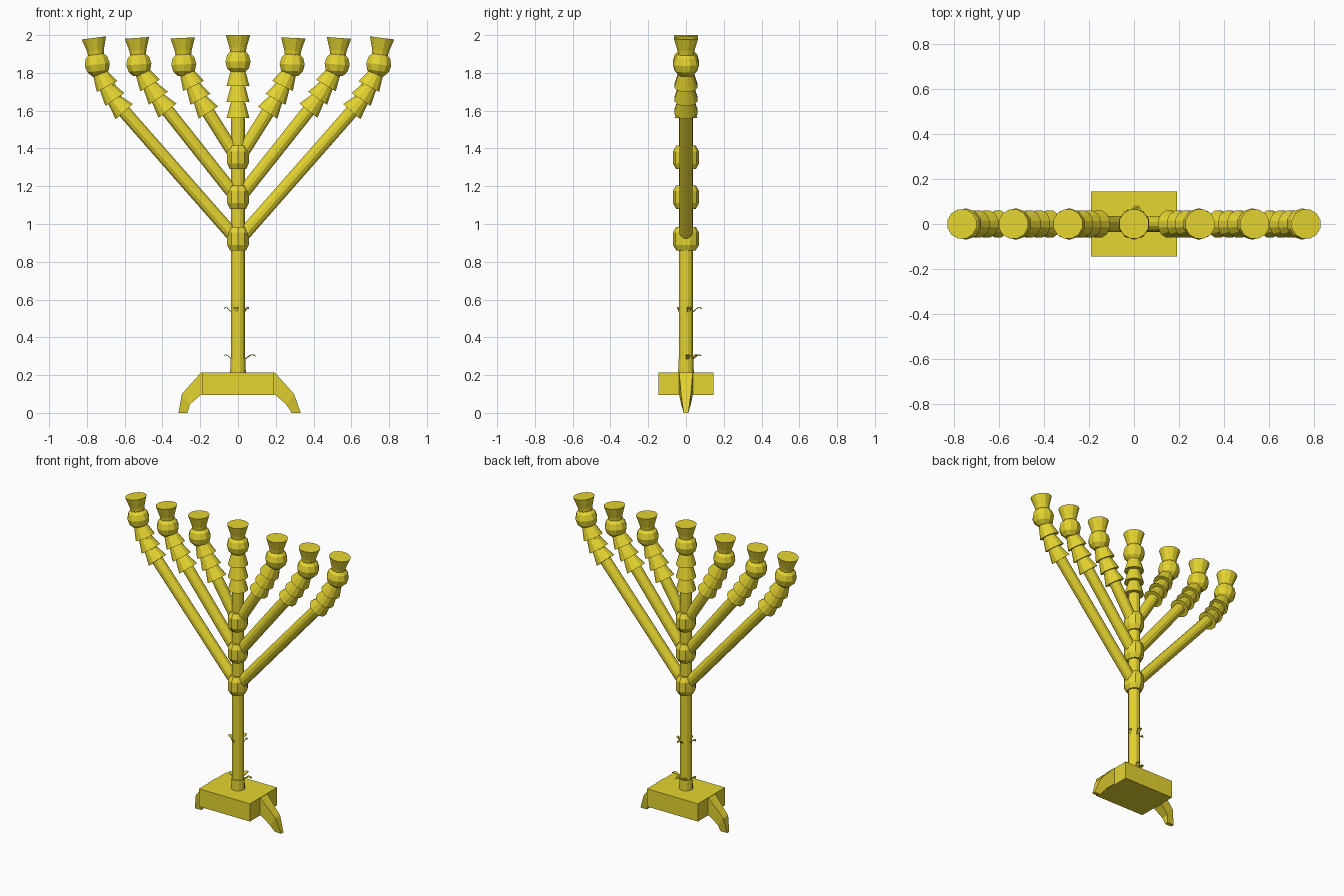
import bpy, bmesh, math
from mathutils import Vector

if "Cube" in bpy.data.objects:
    bpy.data.objects.remove(bpy.data.objects["Cube"])

gold = bpy.data.materials.new("gold")
gold.diffuse_color = (0.78, 0.66, 0.03, 1)
gold.use_nodes = True
gold.node_tree.nodes["Principled BSDF"].inputs["Base Color"].default_value = gold.diffuse_color


def finish(name, bm):
    bmesh.ops.recalc_face_normals(bm, faces=bm.faces)
    me = bpy.data.meshes.new(name)
    bm.to_mesh(me)
    bm.free()
    me.materials.append(gold)
    ob = bpy.data.objects.new(name, me)
    bpy.context.collection.objects.link(ob)
    return ob


def lathe(name, profile, origin, axis=(0, 0, 1), sides=12, wide=1.0):
    """Revolve (radius, distance) points round an axis, with flat end caps."""
    bm = bmesh.new()
    origin, axis = Vector(origin), Vector(axis).normalized()
    v = Vector((0, 1, 0))
    u = v.cross(axis)
    rings = []
    for r, d in profile:
        ring = []
        for i in range(sides):
            a = 2 * math.pi * (i + 0.5) / sides
            p = origin + axis * d + u * (r * math.cos(a)) + v * (r * wide * math.sin(a))
            ring.append(bm.verts.new(p))
        rings.append(ring)
    for a, b in zip(rings, rings[1:]):
        for i in range(sides):
            j = (i + 1) % sides
            bm.faces.new((a[i], a[j], b[j], b[i]))
    bm.faces.new(rings[0])
    bm.faces.new(rings[-1])
    return finish(name, bm)


def rod(name, a, b, r):
    a, b = Vector(a), Vector(b)
    return lathe(name, [(r, 0), (r, (b - a).length)], a, b - a)


BALL = [(0.07 * math.sin(math.pi * k / 6), -0.07 * math.cos(math.pi * k / 6))
        for k in range(1, 6)]
CUP = [(0.063, 0), (0.036, 0.095)]
HOLDER = [(0.042, 0), (0.047, 0.03), (0.067, 0.095)]


def ornament(name, start, ctrl, ball, top):
    """Three stacked cups following a slight bend, a ball and a flared holder."""
    p0, p1, p2 = Vector(start), Vector(ctrl), Vector(ball)
    for k, t in enumerate((0.0, 0.29, 0.57)):
        p = p0 * (1 - t) ** 2 + p1 * 2 * t * (1 - t) + p2 * t * t
        d = (p1 - p0) * (1 - t) + (p2 - p1) * t
        lathe(f"{name}_cup_{k + 1}", CUP, p, d)
    end = Vector(top) - p2
    lathe(name + "_ball", BALL, p2, end, sides=10)
    end.normalize()
    lathe(name + "_holder", HOLDER, Vector(top) - end * 0.095, end)


# base block
bm = bmesh.new()
bmesh.ops.create_cube(bm, size=1)
for v in bm.verts:
    v.co = (v.co.x * 0.38, v.co.y * 0.29, 0.155 + v.co.z * 0.12)
finish("base_block", bm)

# tapered bent feet: outer and inner edge pairs with half width
for side, tip in ((-1, 0.0), (1, 0.017)):
    bm = bmesh.new()
    rings = []
    for xo, zo, xi, zi, h in ((0.17, 0.214, 0.17, 0.097, 0.037),
                              (0.195, 0.214, 0.195, 0.097, 0.036),
                              (0.297, 0.10, 0.255, 0.045, 0.026),
                              (0.315 + tip, 0, 0.267 + tip, 0, 0.012)):
        rings.append([bm.verts.new((side * x, y, z)) for x, y, z in
                      ((xo, -h, zo), (xo, h, zo), (xi, h, zi), (xi, -h, zi))])
    for a, b in zip(rings, rings[1:]):
        for i in range(4):
            j = (i + 1) % 4
            bm.faces.new((a[i], a[j], b[j], b[i]))
    bm.faces.new(rings[0])
    bm.faces.new(rings[-1])
    finish("foot_left" if side < 0 else "foot_right", bm)

# central stem with collar
rod("stem", (0, 0, 0.2), (0, 0, 1.85), 0.037)
lathe("stem_collar", [(0.043, 0.21), (0.041, 0.285)], (0, 0, 0))
ornament("centre", (0, 0, 1.56), (0, 0, 1.71), (0, 0, 1.86), (0, 0, 2.0))

# branches and the knobs they grow from
KNOB = [(0.045, -0.06), (0.06, -0.03), (0.06, 0.035), (0.045, 0.065)]
for n, (z, sx, sz, bx, tx) in enumerate(((0.92, 0.602, 1.595, 0.745, 0.763),
                                         (1.14, 0.373, 1.60, 0.525, 0.535),
                                         (1.35, 0.157, 1.59, 0.287, 0.293))):
    lathe(f"knob_{n + 1}", KNOB, (0, 0, z), sides=10, wide=1.15)
    for side, tag in ((-1, "left"), (1, "right")):
        name = f"branch_{n + 1}_{tag}"
        root = Vector((0, 0, z - 0.01))
        start = Vector((side * sx, 0, sz))
        ball = Vector((side * bx, 0, 1.845))
        ctrl = start + (start - root).normalized() * 0.14
        rod(name, root, start + (start - root).normalized() * 0.05, 0.036)
        rod(name + "_tip", ctrl - (ctrl - start) * 0.8, ball, 0.034)
        ornament(name, start, ctrl, ball, (side * tx, 0, 1.985))

# small curled leaves round the lower stem
for level, (z, leaves) in enumerate(((0.285, ((10, 0.095), (75, 0.085), (115, 0.07), (180, 0.075))),
                                     (0.535, ((20, 0.062), (85, 0.085), (180, 0.075), (255, 0.05))))):
    for n, (deg, reach) in enumerate(leaves):
        a = math.radians(deg)
        out, across = Vector((math.cos(a), math.sin(a), 0)), Vector((-math.sin(a), math.cos(a), 0))
        bm = bmesh.new()
        rows = []
        for t, w, h in ((0, 0.006, 0), (0.5, 0.013, 0.022), (0.8, 0.009, 0.025), (1, 0.002, 0.018)):
            c = out * (0.034 + (reach - 0.034) * t) + Vector((0, 0, z + h))
            rows.append([bm.verts.new(c + across * s) for s in (-w, w)])
        for p, q in zip(rows, rows[1:]):
            bm.faces.new((p[0], p[1], q[1], q[0]))
        ob = finish(f"leaf_{level + 1}_{n + 1}", bm)
        ob.modifiers.new("thickness", 'SOLIDIFY').thickness = 0.004
